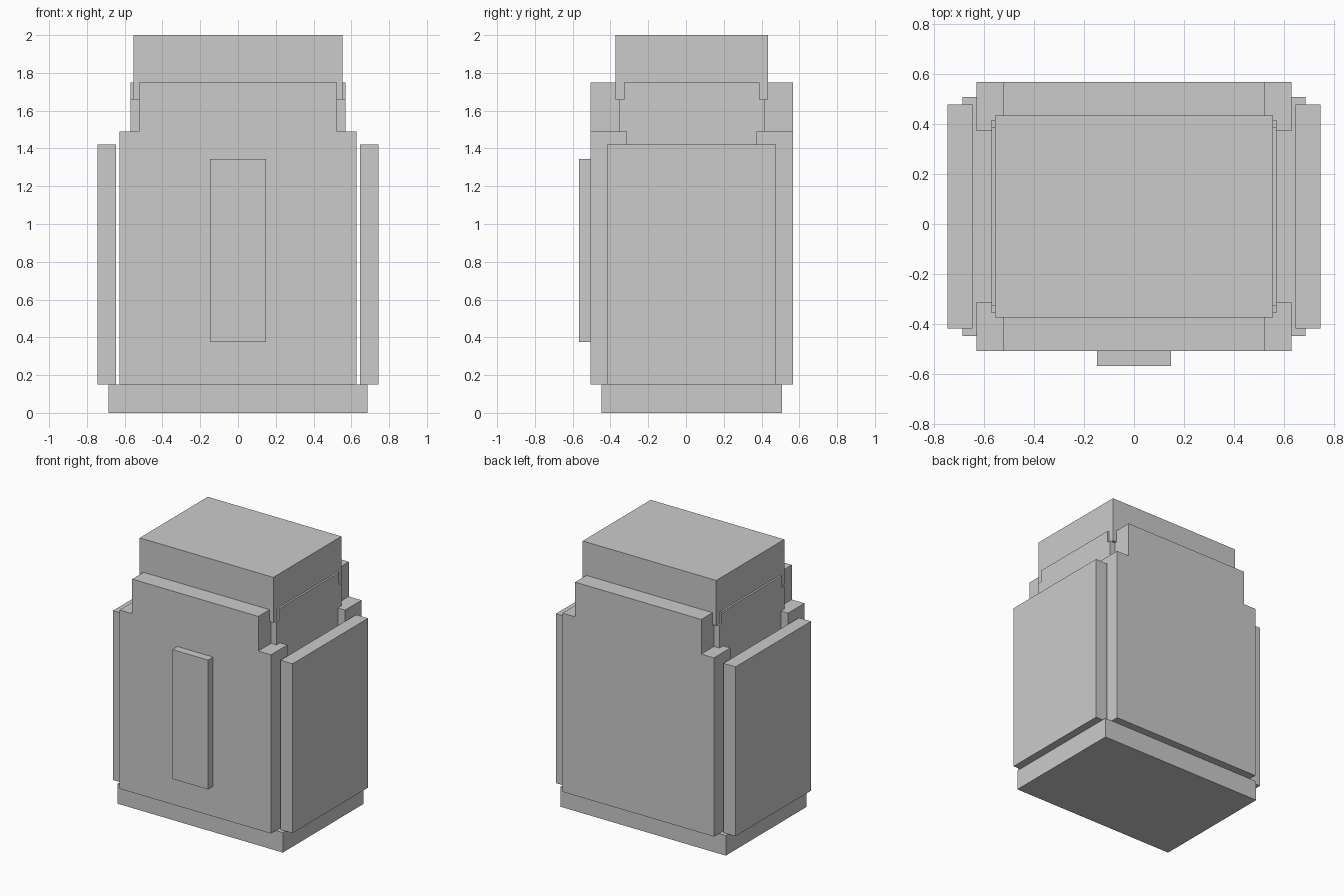
import bpy, bmesh
from mathutils import Vector

if "Cube" in bpy.data.objects:
    bpy.data.objects.remove(bpy.data.objects["Cube"])

CY = 0.03  # the body sits slightly behind the origin


def extrude(name, outline, a, b, to_xyz):
    """Extrude a 2D outline between depths a and b; to_xyz maps (u, v, depth)."""
    bm = bmesh.new()
    face = bm.faces.new([bm.verts.new(to_xyz(u, v, a)) for u, v in outline])
    offset = Vector(to_xyz(0, 0, b)) - Vector(to_xyz(0, 0, a))
    geom = bmesh.ops.extrude_face_region(bm, geom=[face])["geom"]
    verts = [g for g in geom if isinstance(g, bmesh.types.BMVert)]
    bmesh.ops.translate(bm, verts=verts, vec=offset)
    bmesh.ops.recalc_face_normals(bm, faces=bm.faces)
    mesh = bpy.data.meshes.new(name)
    bm.to_mesh(mesh)
    bm.free()
    obj = bpy.data.objects.new(name, mesh)
    bpy.context.collection.objects.link(obj)
    return obj


def box(name, x0, x1, y0, y1, z0, z1):
    rect = [(x0, y0), (x1, y0), (x1, y1), (x0, y1)]
    return extrude(name, rect, z0, z1, lambda u, v, d: (u, v, d))


def stepped(w0, z0, z1, w1, z2):
    """Symmetric outline: wide below z1, narrower shoulders up to z2."""
    half = [(w0, z0), (w0, z1), (w1, z1), (w1, z2)]
    return half + [(-u, v) for u, v in reversed(half)]


# Base slab and lid block
box("base", -0.685, 0.685, CY - 0.477, CY + 0.477, 0, 0.15)
box("lid", -0.554, 0.554, CY - 0.403, CY + 0.403, 1.66, 2.0)

# Inner core, shouldered where it slots into the lid
extrude("core", stepped(0.385, 0.15, 1.66, 0.358, 1.75), -0.568, 0.568,
        lambda u, v, d: (d, CY + u, v))

# Shouldered front and back panels
for name, s in (("front_panel", -1), ("back_panel", 1)):
    extrude(name, stepped(0.628, 0.15, 1.49, 0.523, 1.75), s * 0.342, s * 0.536,
            lambda u, v, d: (u, CY + d, v))

# Side panels, standing clear of the core
for name, s in (("left_panel", -1), ("right_panel", 1)):
    xs = sorted((s * 0.645, s * 0.745))
    box(name, *xs, CY - 0.447, CY + 0.447, 0.15, 1.42)

# Raised plate on the front
box("front_plate", -0.148, 0.148, -0.566, -0.506, 0.375, 1.345)
